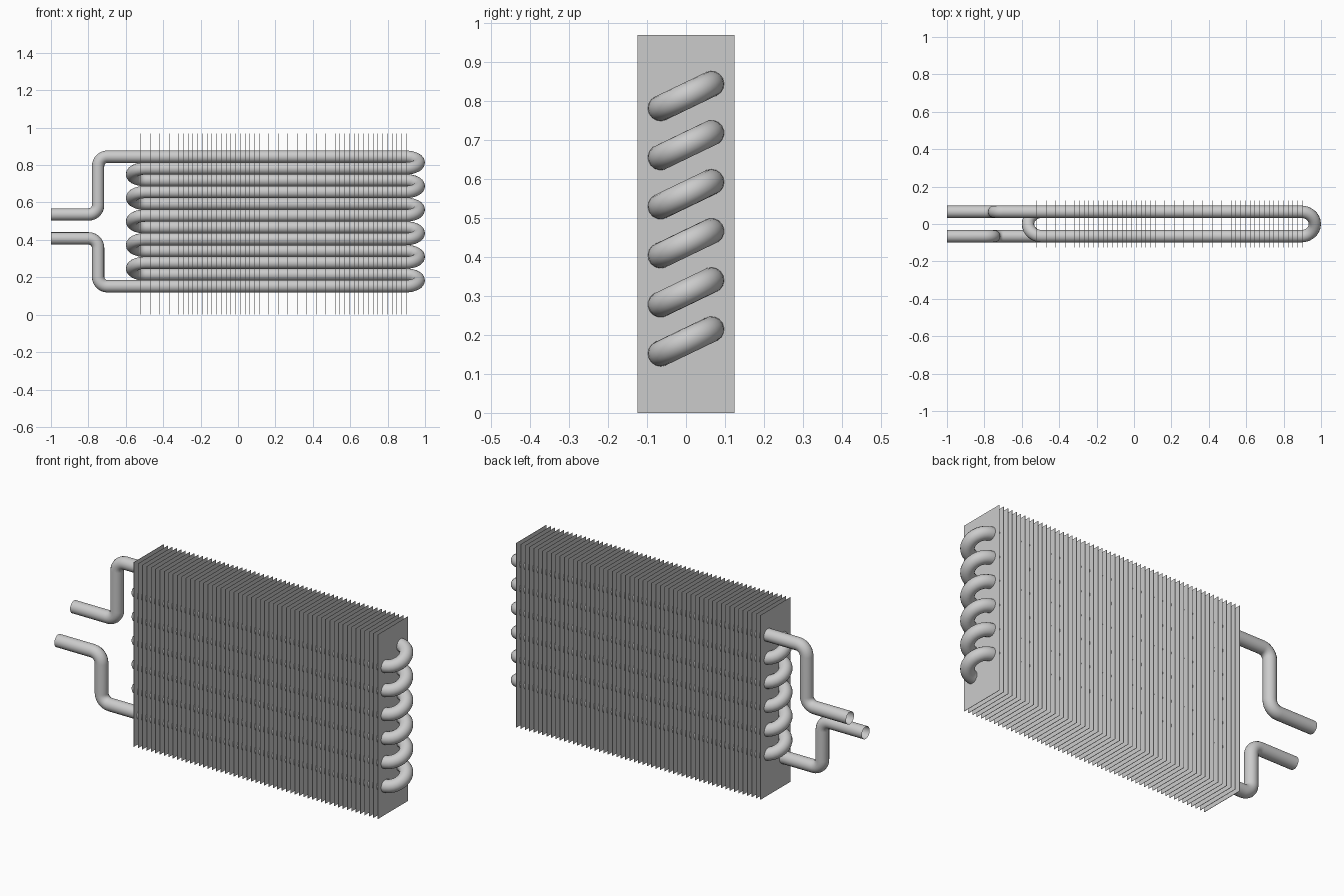
import bpy, bmesh
from math import sin, cos, pi
from mathutils import Vector

if "Cube" in bpy.data.objects:
    bpy.data.objects.remove(bpy.data.objects["Cube"])

R = 0.033                 # tube radius
Y = 0.0655                # tube row offset from centre
Z0, PITCH, RISE = 0.152, 0.126, 0.063
XR, XL = 0.894, -0.494    # bend start on the right and left
FIN_X0, FIN_X1, FINS = -0.52, 0.90, 57


def u_bend(a, b, direction, steps=14):
    """Half circle from a to b bulging along x."""
    a, b = Vector(a), Vector(b)
    mid, half = (a + b) / 2, (a - b) / 2
    out = Vector((direction * half.length, 0, 0))
    return [mid + half * cos(pi * i / steps) + out * sin(pi * i / steps)
            for i in range(steps + 1)]


def rounded(points, r=0.05, steps=7):
    """Round the inner corners of a right-angled path."""
    p = [Vector(q) for q in points]
    path = [p[0]]
    for prev, c, nxt in zip(p, p[1:], p[2:]):
        u, v = (prev - c).normalized(), (nxt - c).normalized()
        for i in range(steps + 1):
            t = pi / 2 * i / steps
            path.append(c + u * r * (1 - sin(t)) + v * r * (1 - cos(t)))
    return path


def tube(name, path):
    cu = bpy.data.curves.new(name, 'CURVE')
    cu.dimensions = '3D'
    cu.bevel_depth = R
    cu.bevel_resolution = 6
    s = cu.splines.new('POLY')
    s.points.add(len(path) - 1)
    for pt, co in zip(s.points, path):
        pt.co = (*co, 1)
    ob = bpy.data.objects.new(name, cu)
    bpy.context.collection.objects.link(ob)
    bpy.ops.object.select_all(action='DESELECT')
    ob.select_set(True)
    bpy.context.view_layer.objects.active = ob
    bpy.ops.object.convert(target='MESH')
    bpy.ops.object.shade_smooth_by_angle()


# One continuous coolant tube: inlet, six coil turns, outlet
ztop = Z0 + 5 * PITCH + RISE
path = rounded([(-1, -Y, 0.408), (-0.748, -Y, 0.408), (-0.748, -Y, Z0), (XL, -Y, Z0)])
for i in range(6):
    zf = Z0 + i * PITCH
    zb = zf + RISE
    path += u_bend((XR, -Y, zf), (XR, Y, zb), 1)
    if i < 5:
        path += u_bend((XL, Y, zb), (XL, -Y, zf + PITCH), -1)
path += rounded([(-1, Y, 0.536), (-0.748, Y, 0.536), (-0.748, Y, ztop), (XL, Y, ztop)])[::-1]
tube("coil_tube", path)

# Stack of thin cooling fins
bm = bmesh.new()
bmesh.ops.create_cube(bm, size=1)
bmesh.ops.scale(bm, vec=(0.002, 0.25, 0.97), verts=bm.verts)
bmesh.ops.translate(bm, vec=(FIN_X0, 0, 0.485), verts=bm.verts)
me = bpy.data.meshes.new("cooling_fins")
bm.to_mesh(me)
bm.free()
fins = bpy.data.objects.new("cooling_fins", me)
bpy.context.collection.objects.link(fins)
arr = fins.modifiers.new("stack", 'ARRAY')
arr.count = FINS
arr.use_relative_offset = False
arr.use_constant_offset = True
arr.constant_offset_displace = ((FIN_X1 - FIN_X0) / (FINS - 1), 0, 0)
